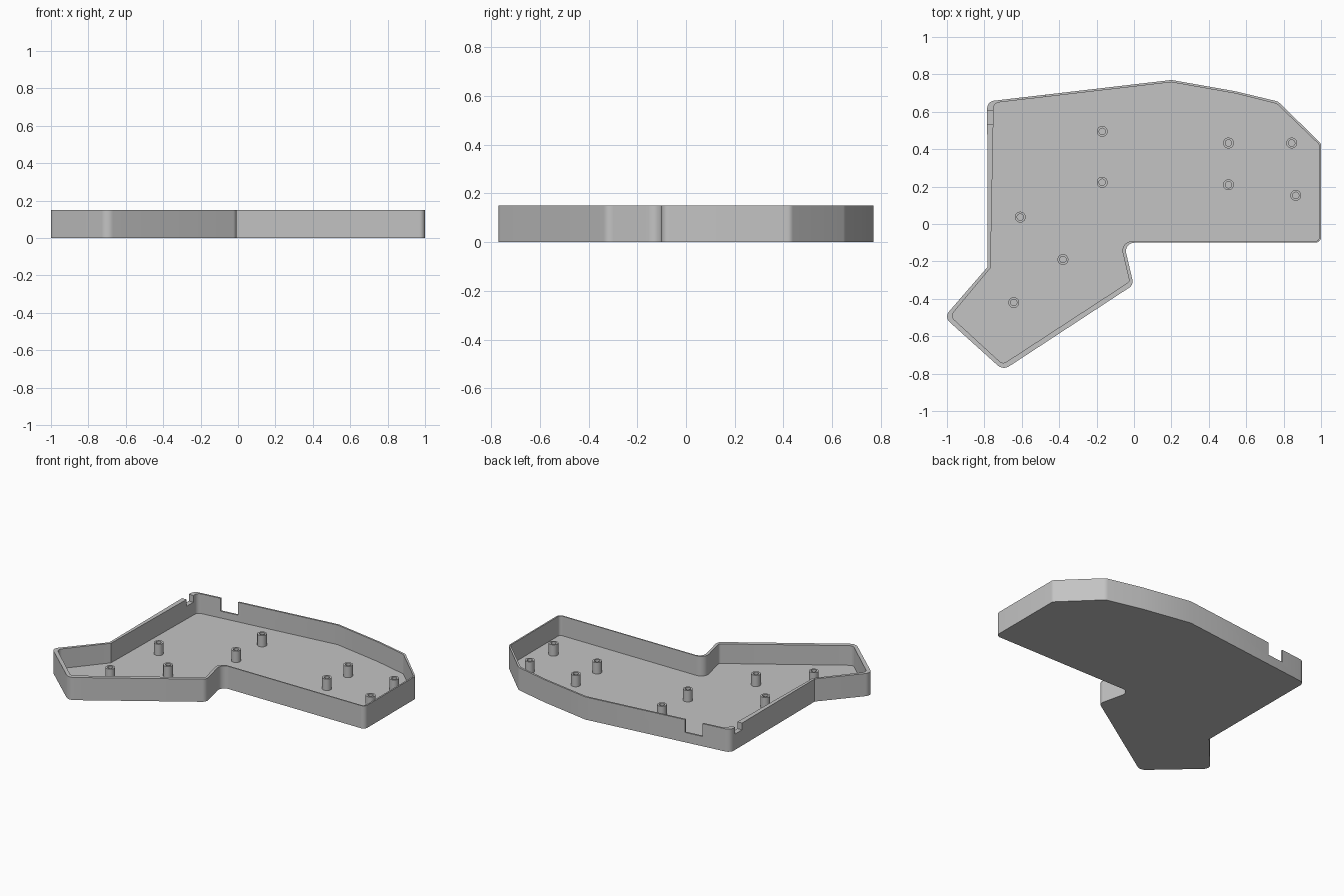
import bpy, bmesh, math
from mathutils import Vector, Matrix

cube = bpy.data.objects.get("Cube")
if cube:
    bpy.data.objects.remove(cube, do_unlink=True)

HEIGHT, FLOOR = 0.15, 0.02
POST_TOP, POST_R, HOLE_R = 0.095, 0.029, 0.017

grey = bpy.data.materials.new("plain grey")
grey.use_nodes = True
colour = (0.55, 0.55, 0.55, 1)
grey.diffuse_color = colour
grey.node_tree.nodes["Principled BSDF"].inputs["Base Color"].default_value = colour


def make_object(name, bm):
    bmesh.ops.recalc_face_normals(bm, faces=bm.faces)
    mesh = bpy.data.meshes.new(name)
    bm.to_mesh(mesh)
    bm.free()
    mesh.materials.append(grey)
    obj = bpy.data.objects.new(name, mesh)
    bpy.context.collection.objects.link(obj)
    return obj


def rounded(corners, steps=8):
    """Outline through (x, y, radius) corners, each replaced by an arc."""
    points = []
    for i, (x, y, radius) in enumerate(corners):
        p = Vector((x, y))
        if radius == 0:
            points.append(p)
            continue
        a = (Vector(corners[i - 1][:2]) - p).normalized()
        b = (Vector(corners[(i + 1) % len(corners)][:2]) - p).normalized()
        half = a.angle(b) / 2
        centre = p + (a + b).normalized() * radius / math.sin(half)
        start = p + a * radius / math.tan(half) - centre
        end = p + b * radius / math.tan(half) - centre
        sweep = start.angle_signed(end)
        for k in range(steps + 1):
            points.append(centre + Matrix.Rotation(-sweep * k / steps, 2) @ start)
    return points


def prism(name, outline, z0, z1):
    bm = bmesh.new()
    base = bm.faces.new([bm.verts.new((p[0], p[1], z0)) for p in outline])
    top = bmesh.ops.extrude_face_region(bm, geom=[base], use_keep_orig=True)
    verts = [v for v in top["geom"] if isinstance(v, bmesh.types.BMVert)]
    bmesh.ops.translate(bm, verts=verts, vec=(0, 0, z1 - z0))
    return make_object(name, bm)


def box(name, x0, x1, y0, y1, z0, z1):
    return prism(name, [(x0, y0), (x1, y0), (x1, y1), (x0, y1)], z0, z1)


def activate(obj):
    bpy.ops.object.select_all(action='DESELECT')
    obj.select_set(True)
    bpy.context.view_layer.objects.active = obj


def cut(obj, cutter):
    cutter.hide_render = True
    mod = obj.modifiers.new("cut", 'BOOLEAN')
    mod.operation, mod.solver, mod.object = 'DIFFERENCE', 'EXACT', cutter
    activate(obj)
    bpy.ops.object.modifier_apply(modifier=mod.name)
    bpy.data.objects.remove(cutter, do_unlink=True)


# Tray outline and the hollow inside it, both clockwise from the back corner
outer = [(-.785, .655, .04), (.2, .77, 0), (.54, .71, 0), (.77, .655, .05),
         (1, .43, .03), (1, -.1, .03), (-.055, -.1, .045), (-.002, -.325, .04),
         (-.7, -.782, .05), (-1.015, -.498, .04), (-.783, -.23, 0)]
inner = [(-.75, .647, .03), (.2, .758, 0), (.54, .698, 0), (.763, .643, .04),
         (.99, .425, .02), (.99, -.092, .02), (-.075, -.092, .05), (-.024, -.308, .02),
         (-.702, -.75, .03), (-.982, -.493, .03), (-.767, -.235, 0)]

tray = prism("tray", rounded(outer), 0, HEIGHT)
cut(tray, prism("hollow_cutter", rounded(inner), FLOOR, HEIGHT + .1))

# Port openings in the back wall and the side wall
cut(tray, box("back_opening_cutter", -.595, -.475, .6, .85, .065, .3))
cut(tray, box("side_opening_cutter", -.85, -.72, .535, .605, .105, .3))
activate(tray)
bpy.ops.object.shade_smooth_by_angle(angle=math.radians(20))

# Hollow screw post, spun from its profile and shared by all positions
bm = bmesh.new()
profile = [(0, FLOOR - .01), (POST_R, FLOOR - .01), (POST_R, POST_TOP),
           (HOLE_R, POST_TOP), (HOLE_R, FLOOR + .01), (0, FLOOR + .01)]
verts = [bm.verts.new((r, 0, z)) for r, z in profile]
edges = [bm.edges.new(pair) for pair in zip(verts, verts[1:])]
bmesh.ops.spin(bm, geom=verts + edges, cent=(0, 0, 0), axis=(0, 0, 1),
               angle=math.tau, steps=32)
bmesh.ops.remove_doubles(bm, verts=bm.verts, dist=1e-5)
post = make_object("screw_post", bm)
activate(post)
bpy.ops.object.shade_smooth_by_angle(angle=math.radians(30))

places = [(-.17, .495), (-.17, .223), (.505, .433), (.505, .21), (.843, .433),
          (.865, .153), (-.608, .037), (-.38, -.19), (-.643, -.42)]
for i, (x, y) in enumerate(places):
    item = post if i == 0 else post.copy()
    if i:
        bpy.context.collection.objects.link(item)
    item.location = (x, y, 0)
